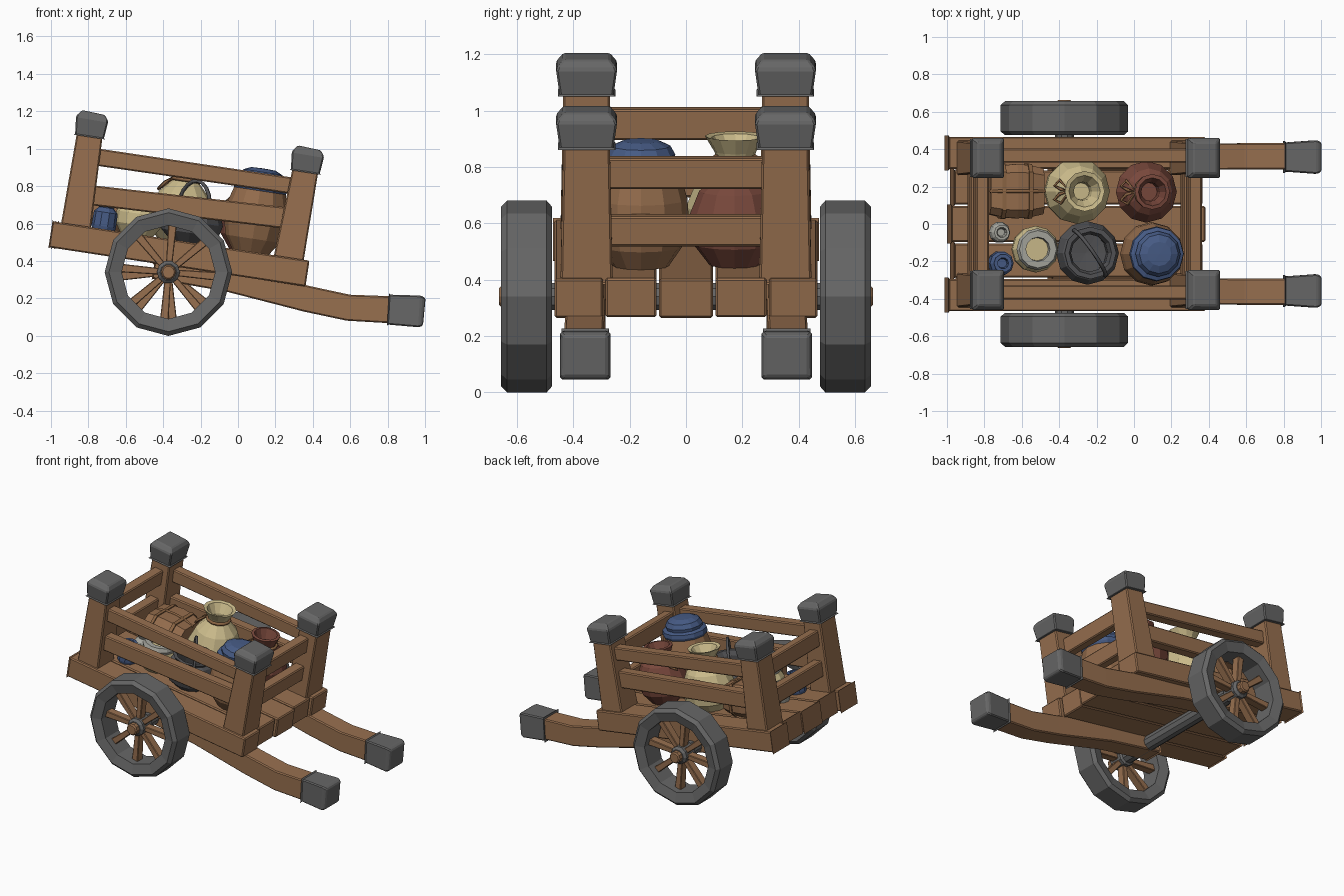
import bpy, bmesh, math
from mathutils import Vector as V, Matrix

if "Cube" in bpy.data.objects:
    bpy.data.objects.remove(bpy.data.objects["Cube"])

def mat(name, c):
    m = bpy.data.materials.new(name)
    m.diffuse_color = (*c, 1)
    m.use_nodes = True
    m.node_tree.nodes["Principled BSDF"].inputs["Base Color"].default_value = m.diffuse_color
    return m

WOOD = mat("wood", (.310, .160, .078))
IRON = mat("iron grey", (.133, .133, .133))
DARK = mat("kettle grey", (.085, .085, .09))
CLAY = mat("tan clay", (.295, .150, .072))
RED = mat("red clay", (.190, .065, .045))
BLUE = mat("blue glaze", (.062, .105, .235))
SACK = mat("pale sackcloth", (.60, .50, .26))
PALE = mat("light grey", (.38, .38, .34))
ROPE = mat("rope brown", (.25, .125, .055))

# Tilted frame of the cart: origin on the deck, slopes down towards +x
CART = Matrix.Translation((-.3, 0, .506)) @ Matrix.Rotation(math.radians(8.7), 4, 'Y')
WORLD = Matrix.Identity(4)

def finish(bm, name, m, M, bevel=0):
    bmesh.ops.remove_doubles(bm, verts=bm.verts, dist=1e-5)
    if bevel:
        bmesh.ops.bevel(bm, geom=bm.edges[:], offset=bevel, segments=1, affect='EDGES')
    bm.transform(M)
    bmesh.ops.recalc_face_normals(bm, faces=bm.faces)
    me = bpy.data.meshes.new(name)
    bm.to_mesh(me)
    bm.free()
    me.materials.append(m)
    ob = bpy.data.objects.new(name, me)
    bpy.context.collection.objects.link(ob)
    return ob

def loft(bm, rings, closed=False, caps=True):
    vs = [[bm.verts.new(p) for p in r] for r in rings]
    n = len(vs[0])
    for k in range(len(vs) if closed else len(vs) - 1):
        a, b = vs[k], vs[(k + 1) % len(vs)]
        for i in range(n):
            bm.faces.new((a[i], a[(i + 1) % n], b[(i + 1) % n], b[i]))
    if caps and not closed:
        bm.faces.new(vs[0])
        bm.faces.new(vs[-1])

def beam(name, pts, m, M=CART, side=(0, 1, 0), bevel=.007):
    """Square timber through pts = [(point, width along side, thickness)]."""
    bm, side, rings = bmesh.new(), V(side), []
    for i, (p, w, h) in enumerate(pts):
        d = V(pts[min(i + 1, len(pts) - 1)][0]) - V(pts[max(i - 1, 0)][0])
        up = d.normalized().cross(side).normalized()
        rings.append([V(p) + side * w / 2 * a + up * h / 2 * b
                      for a, b in ((-1, -1), (1, -1), (1, 1), (-1, 1))])
    loft(bm, rings)
    return finish(bm, name, m, M, bevel)

def lathe(name, prof, m, M, sides=12, closed=False):
    """Turned shape from (radius, height) pairs around local z."""
    bm = bmesh.new()
    rings = [[V((max(r, 1e-4) * math.cos(2 * math.pi * i / sides),
                 max(r, 1e-4) * math.sin(2 * math.pi * i / sides), h))
              for i in range(sides)] for r, h in prof]
    loft(bm, rings, closed)
    return finish(bm, name, m, M)

def tube(name, pts, r, m, M=CART, cyclic=False):
    cu = bpy.data.curves.new(name, 'CURVE')
    cu.dimensions = '3D'
    cu.bevel_depth, cu.bevel_resolution = r, 0
    cu.use_fill_caps = True
    s = cu.splines.new('POLY')
    s.points.add(len(pts) - 1)
    for q, p in zip(s.points, pts):
        q.co = (*(M @ V(p)), 1)
    s.use_cyclic_u = cyclic
    tmp = bpy.data.objects.new(name, cu)
    me = bpy.data.meshes.new_from_object(tmp)
    bpy.data.objects.remove(tmp)
    me.materials.clear()
    me.materials.append(m)
    bpy.context.collection.objects.link(bpy.data.objects.new(name, me))

def at(u, y):
    return CART @ Matrix.Translation((u, y, 0))

# Deck planks
edges = [-.47, -.29, -.1, .1, .29, .47]
ends = [(-.70, .69), (-.67, .675), (-.685, .69), (-.67, .675), (-.70, .69)]
for i, (a, b) in enumerate(ends):
    y0, y1 = edges[i] + .004, edges[i + 1] - .004
    beam("deck_plank", [((a, (y0 + y1) / 2, -.07), y1 - y0, .14),
                        ((b, (y0 + y1) / 2, -.07), y1 - y0, .14)], WOOD)

for s in (-1, 1):
    # Corner posts with iron caps
    for u0, u1, top in ((-.572, -.573, .48), (.578, .596, .468)):
        y = .353 * s
        beam("corner_post", [((u0, y, -.02), .185, .162), ((u1, y, top + .02), .165, .138)], WOOD)
        beam("post_cap", [((u1, y, top - .005), .19, .155), ((u1, y, top + .095), .218, .175),
                          ((u1 + .002, y, top + .128), .165, .125)], IRON)
    # Side rails
    y = .365 * s
    beam("upper_side_rail", [((-.58, y, .375), .075, .092), ((.59, y, .382), .075, .088)], WOOD)
    beam("lower_side_rail", [((-.58, y, .167), .075, .106), ((.58, y, .208), .075, .115)], WOOD)
    # Pull shafts
    beam("shaft", [((-.45, .355 * s, .37), .14, .13), ((-.05, .355 * s, .305), .14, .14),
                   ((.37, .36 * s, .197), .14, .14), ((.59, .362 * s, .15), .14, .14),
                   ((.84, .362 * s, .138), .14, .145)], WOOD, WORLD)
    beam("shaft_cap", [((.802, .358 * s, .140), .155, .16), ((.975, .358 * s, .130), .18, .17),
                       ((.996, .358 * s, .128), .155, .145)], IRON, WORLD)

# End rails
for u in (-.58, .572):
    for w, h in ((.365, .11), (.158, .108)):
        beam("end_rail", [((u, -.33, w), .07, h), ((u, .33, w), .07, h)], WOOD, side=(1, 0, 0))

# Wheels: tyre, hub, spokes, axle
for s in (-1, 1):
    M = Matrix.Translation((-.372, 0, .34)) @ Matrix.Rotation(-s * math.pi / 2, 4, 'X')
    lathe("wheel_tyre", [(.25, .492), (.25, .64), (.318, .657), (.341, .635), (.341, .495), (.318, .475)],
          IRON, M, 12, True)
    lathe("wheel_hub", [(.045, .5), (.062, .515), (.062, .61), (.045, .625)], IRON, M, 10)
    lathe("axle_end", [(.04, .5), (.04, .655), (.032, .663)], WOOD, M, 10)
    for k in range(8):
        a = math.radians(85 + 45 * k)
        d = V((math.cos(a), math.sin(a), 0))
        beam("spoke", [(d * .04 + V((0, 0, .565)), .055, .034), (d * .27 + V((0, 0, .565)), .06, .046)],
             WOOD, M, side=(0, 0, 1), bevel=.004)
lathe("axle", [(.05, -.52), (.05, .52)], IRON,
      Matrix.Translation((-.372, 0, .34)) @ Matrix.Rotation(math.pi / 2, 4, 'X'), 10)

# Tan pot with stepped blue lid
P = at(.372, -.16)
lathe("lidded_pot", [(.10, 0), (.148, .07), (.17, .17), (.165, .24), (.138, .335), (.1, .35)], CLAY, P)
lathe("pot_lid", [(.138, .325), (.147, .345), (.143, .37), (.118, .38), (.122, .40), (.105, .43),
                  (.065, .448), (0, .45)], BLUE, P)

# Red jug with open mouth and cord
P = at(.345, .172)
lathe("red_jug", [(.09, 0), (.148, .075), (.165, .165), (.125, .265), (.07, .31), (.095, .375),
                  (.075, .378), (.05, .31), (.05, .22), (0, .22)], RED, P)

# Tied sack
Q = at(-.025, .175)
lathe("sack", [(.11, 0), (.168, .06), (.175, .15), (.135, .25), (.065, .325), (.075, .35), (.108, .405),
               (.085, .40), (.05, .34), (.045, .28), (0, .28)], SACK, Q)

# Cords with loops around both necks
for name, M, h, r in (("jug_cord", P, .305, .078), ("sack_cord", Q, .328, .072)):
    ring = [(r * math.cos(k * math.pi / 6), r * math.sin(k * math.pi / 6), h) for k in range(12)]
    tube(name, ring, .012, ROPE, M, True)
    for dy in (-.045, .03):
        tube(name + "_loop", [(-r, 0, h), (-r - .04, dy - .02, h - .03), (-r - .07, dy, h - .07),
                              (-r - .045, dy + .03, h - .045)], .009, ROPE, M, True)

# Kettle with bail handle
P = at(.035, -.155)
lathe("kettle", [(.10, 0), (.155, .05), (.17, .11), (.145, .18), (.125, .195), (.14, .215), (.115, .215),
                 (.1, .18), (.11, .06), (0, .05)], DARK, P)
arc = [(-.15 * math.cos(t) * .57, .15 * math.cos(t) * .82, .18 + .15 * math.sin(t))
       for t in (k * math.pi / 10 for k in range(11))]
tube("kettle_handle", arc, .011, DARK, P)

# Sackcloth-coloured crock with light rim
P = at(-.245, -.135)
lathe("crock", [(.09, 0), (.122, .05), (.125, .11), (.105, .15)], SACK, P)
lathe("crock_rim", [(.105, .14), (.112, .165), (.10, .19), (.065, .19), (.06, .13), (0, .13)], PALE, P)

# Small jars
P = at(-.425, -.21)
lathe("small_blue_jar", [(.062, 0), (.066, .015), (.064, .09), (.04, .115), (.05, .135), (.03, .135),
                         (.025, .1), (0, .1)], BLUE, P, 10)
P = at(-.43, -.045)
lathe("small_pale_jar", [(.045, 0), (.058, .04), (.05, .08), (.03, .1), (.042, .125), (.028, .125),
                         (.02, .09), (0, .09)], PALE, P, 10)

# Bulging wrapped bundle with straps
def bundle(name, g, x0, x1, m):
    def half(x):
        return .145 - 1.1 * x * x + g
    rings = []
    for k in range(5):
        x = x0 + (x1 - x0) * k / 4
        hy, hz = half(x), .112 - 1.0 * x * x + g
        rings.append([(x, hy * a, .105 + hz * b) for a, b in
                      ((-1, -.6), (-.7, -1), (.7, -1), (1, -.6), (1, .6), (.7, 1), (-.7, 1), (-1, .6))])
    bm = bmesh.new()
    loft(bm, rings)
    finish(bm, name, m, at(-.355, .175))

bundle("bundle", 0, -.145, .145, CLAY)
for x in (-.075, .07):
    bundle("bundle_strap", .007, x - .011, x + .011, ROPE)
tube("bundle_cord", [(-.15, 0, .19), (-.07, 0, .215), (0, 0, .22), (.07, 0, .215), (.15, 0, .19)],
     .009, ROPE, at(-.355, .175))
